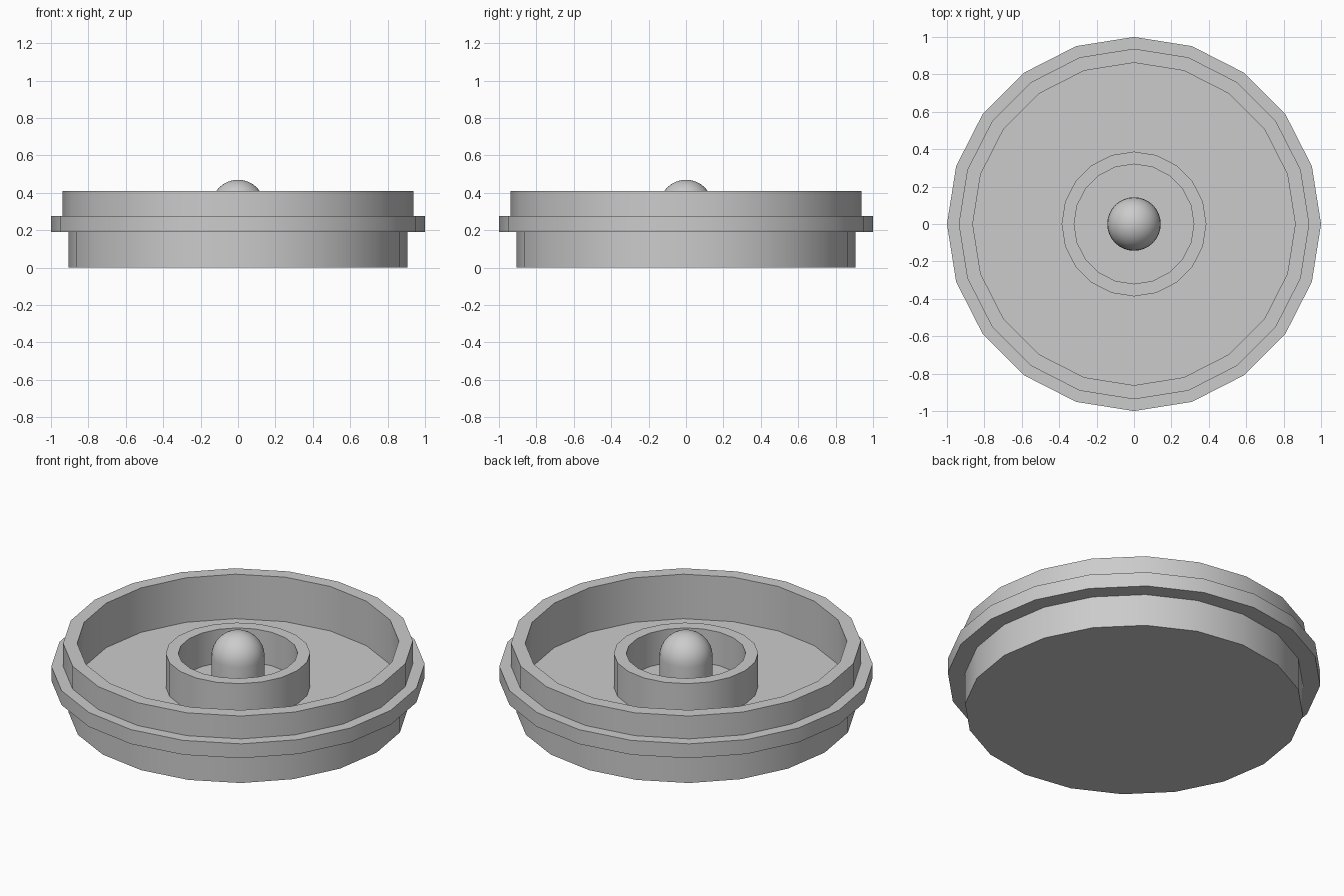
import bpy, math

if "Cube" in bpy.data.objects:
    bpy.data.objects.remove(bpy.data.objects["Cube"], do_unlink=True)

SIDES = 20
FLOOR = 0.147      # height of the dish floor
KNOB_R = 0.143
KNOB_Z = 0.327     # centre of the rounded knob

grey = bpy.data.materials.new("light_grey")
grey.use_nodes = True
colour = (0.6, 0.6, 0.6, 1)
grey.diffuse_color = colour
grey.node_tree.nodes["Principled BSDF"].inputs["Base Color"].default_value = colour


def lathe(name, profile, sides=SIDES, closed=False):
    """Spin a (radius, height) profile about z; zero radius becomes a pole."""
    verts, faces, rings = [], [], []
    for r, z in profile:
        start = len(verts)
        count = 1 if r == 0 else sides
        for i in range(count):
            a = math.tau * i / sides
            verts.append((r * math.cos(a), r * math.sin(a), z))
        rings.append([start + i % count for i in range(sides)])
    pairs = list(zip(rings, rings[1:]))
    if closed:
        pairs.append((rings[-1], rings[0]))
    for low, high in pairs:
        for i in range(sides):
            j = (i + 1) % sides
            quad = [low[i], low[j], high[j], high[i]]
            faces.append(list(dict.fromkeys(quad)))
    mesh = bpy.data.meshes.new(name)
    mesh.from_pydata(verts, [], faces)
    mesh.materials.append(grey)
    obj = bpy.data.objects.new(name, mesh)
    bpy.context.collection.objects.link(obj)
    bpy.ops.object.select_all(action="DESELECT")
    obj.select_set(True)
    bpy.context.view_layer.objects.active = obj
    bpy.ops.object.shade_smooth_by_angle(angle=math.radians(30))
    return obj


# Dish: base, protruding flange, upper rim and recessed floor
lathe("dish", [(0, 0), (0.907, 0), (0.907, 0.19), (1, 0.19), (1, 0.275),
               (0.937, 0.275), (0.937, 0.41), (0.862, 0.41),
               (0.862, FLOOR), (0, FLOOR)])

# Inner collar standing on the floor
lathe("inner_collar", [(0.387, FLOOR), (0.387, 0.345),
                       (0.32, 0.345), (0.32, FLOOR)], closed=True)

# Central post with a hemispherical top
dome = [(KNOB_R * math.cos(t), KNOB_Z + KNOB_R * math.sin(t))
        for t in (math.pi / 2 * k / 8 for k in range(8))]
lathe("centre_post", [(0, FLOOR), (KNOB_R, FLOOR)] + dome
      + [(0, KNOB_Z + KNOB_R)], sides=32)
